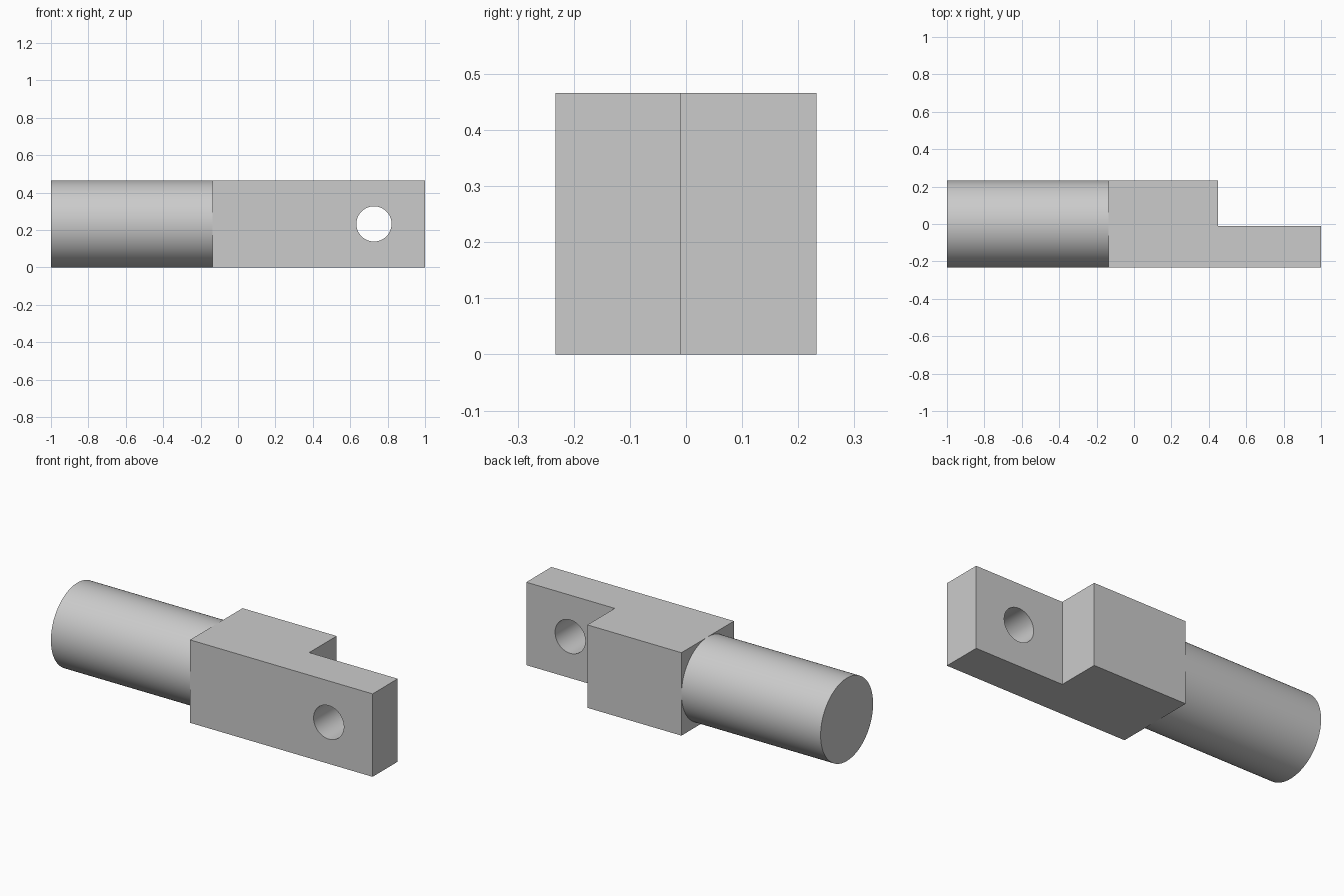
import bpy
import bmesh
import math

cube = bpy.data.objects.get("Cube")
if cube:
    bpy.data.objects.remove(cube, do_unlink=True)

HALF = 0.233          # half of the square section, also the shank radius
SHOULDER = -0.135     # where the round shank meets the block

steel = bpy.data.materials.new("plain grey")
steel.use_nodes = True
grey = (0.6, 0.6, 0.6, 1)
steel.diffuse_color = grey
steel.node_tree.nodes["Principled BSDF"].inputs["Base Color"].default_value = grey


def cylinder(name, radius, length, location, rotation):
    bpy.ops.mesh.primitive_cylinder_add(vertices=96, radius=radius, depth=length,
                                        location=location, rotation=rotation)
    obj = bpy.context.object
    obj.name = name
    obj.data.materials.append(steel)
    bpy.ops.object.shade_smooth_by_angle(angle=math.radians(30))
    return obj


# Round shank
cylinder("round_shank", HALF, SHOULDER + 1, ((SHOULDER - 1) / 2, 0, HALF),
         (0, math.pi / 2, 0))

# Stepped block with its flat tongue, extruded from a plan outline
outline = [(SHOULDER, -HALF), (1, -HALF), (1, -0.01),
           (0.45, -0.01), (0.45, HALF), (SHOULDER, HALF)]
bm = bmesh.new()
base = bm.faces.new([bm.verts.new((x, y, 0)) for x, y in outline])
top = bmesh.ops.extrude_face_region(bm, geom=[base])["geom"]
bmesh.ops.translate(bm, vec=(0, 0, 2 * HALF),
                    verts=[v for v in top if isinstance(v, bmesh.types.BMVert)])
bmesh.ops.recalc_face_normals(bm, faces=bm.faces)
mesh = bpy.data.meshes.new("tongue_block")
bm.to_mesh(mesh)
bm.free()
mesh.materials.append(steel)
block = bpy.data.objects.new("tongue_block", mesh)
bpy.context.collection.objects.link(block)

# Pin hole through the tongue
cutter = cylinder("pin_hole_cutter", 0.094, 0.4, (0.727, -0.12, HALF),
                  (math.pi / 2, 0, 0))
hole = block.modifiers.new("pin_hole", "BOOLEAN")
hole.operation = "DIFFERENCE"
hole.solver = "EXACT"
hole.object = cutter
bpy.context.view_layer.objects.active = block
bpy.ops.object.modifier_apply(modifier=hole.name)
bpy.data.objects.remove(cutter, do_unlink=True)

# Smooth bore, sharp block edges
bpy.ops.object.select_all(action="DESELECT")
block.select_set(True)
bpy.ops.object.shade_smooth_by_angle(angle=math.radians(30))
